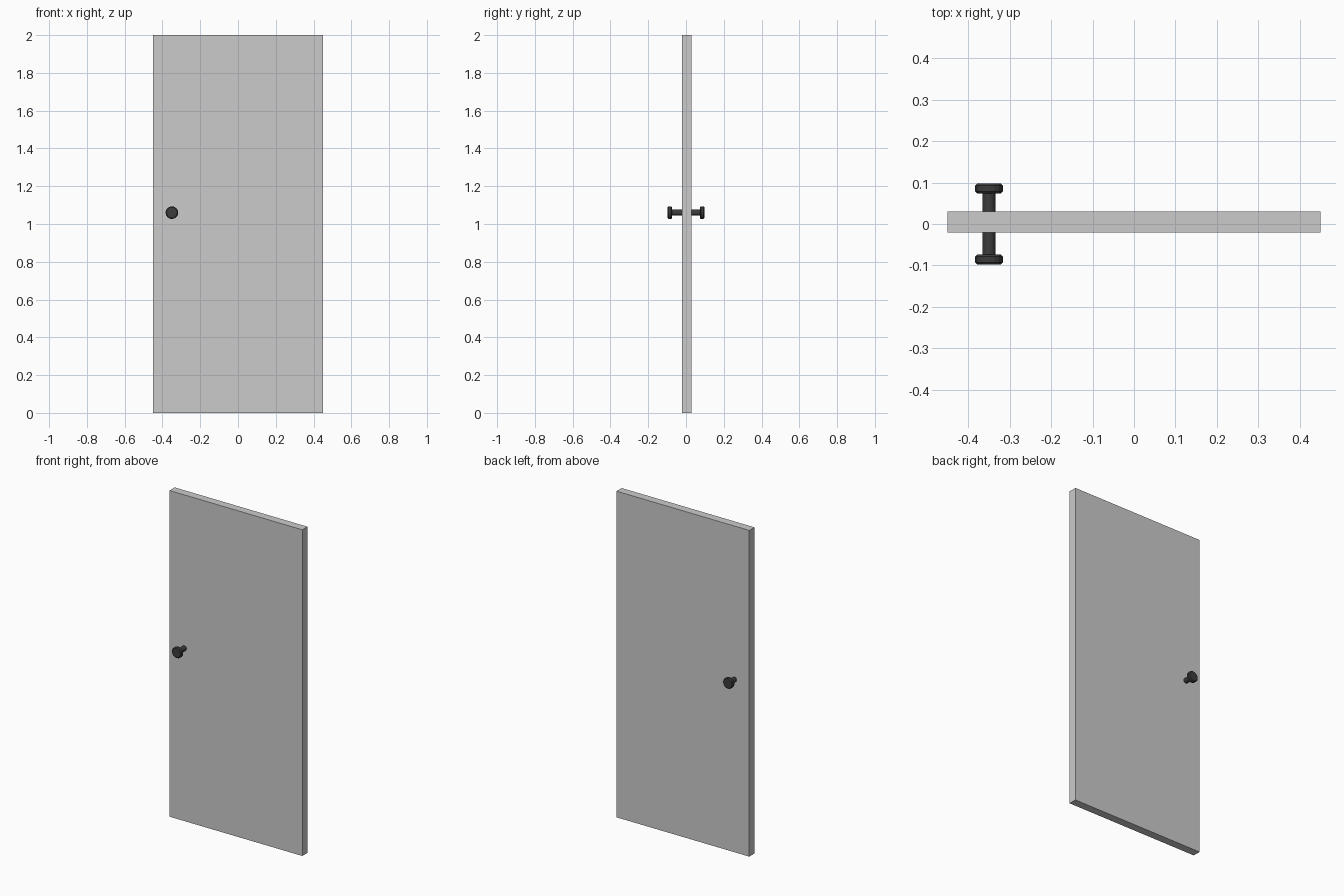
import bpy, bmesh, math

if "Cube" in bpy.data.objects:
    bpy.data.objects.remove(bpy.data.objects["Cube"])

KNOB_X, KNOB_Z, SIDES = -0.35, 1.06, 16


def new_object(name, bm):
    bmesh.ops.recalc_face_normals(bm, faces=bm.faces)
    mesh = bpy.data.meshes.new(name)
    bm.to_mesh(mesh)
    bm.free()
    obj = bpy.data.objects.new(name, mesh)
    bpy.context.collection.objects.link(obj)
    return obj


def lathe_y(name, profile):
    """Turn (radius, y) points around the knob axis and cap both ends."""
    bm = bmesh.new()
    rings = []
    for r, y in profile:
        rings.append([bm.verts.new((KNOB_X + r * math.cos(a), y, KNOB_Z + r * math.sin(a)))
                      for a in (2 * math.pi * i / SIDES for i in range(SIDES))])
    for a, b in zip(rings, rings[1:]):
        for i in range(SIDES):
            j = (i + 1) % SIDES
            bm.faces.new((a[i], a[j], b[j], b[i]))
    bm.faces.new(rings[0])
    bm.faces.new(rings[-1])
    obj = new_object(name, bm)
    mat = bpy.data.materials.get("dark_metal") or bpy.data.materials.new("dark_metal")
    mat.diffuse_color = (0.045, 0.045, 0.045, 1)
    mat.use_nodes = True
    mat.node_tree.nodes["Principled BSDF"].inputs["Base Color"].default_value = mat.diffuse_color
    obj.data.materials.append(mat)


# door panel
bm = bmesh.new()
bmesh.ops.create_cube(bm, size=1)
bmesh.ops.scale(bm, vec=(0.9, 0.05, 2), verts=bm.verts)
bmesh.ops.translate(bm, vec=(0, 0.005, 1), verts=bm.verts)
new_object("door_panel", bm)

# knobs on both sides: stem from the panel, then a chamfered disc
for side, s, face in (("front", -1, -0.02), ("back", 1, 0.03)):
    lathe_y(side + "_knob", [
        (0.0155, face), (0.0155, s * 0.0735), (0.0285, s * 0.0735),
        (0.0335, s * 0.0785), (0.0335, s * 0.0925), (0.0285, s * 0.0975)])
